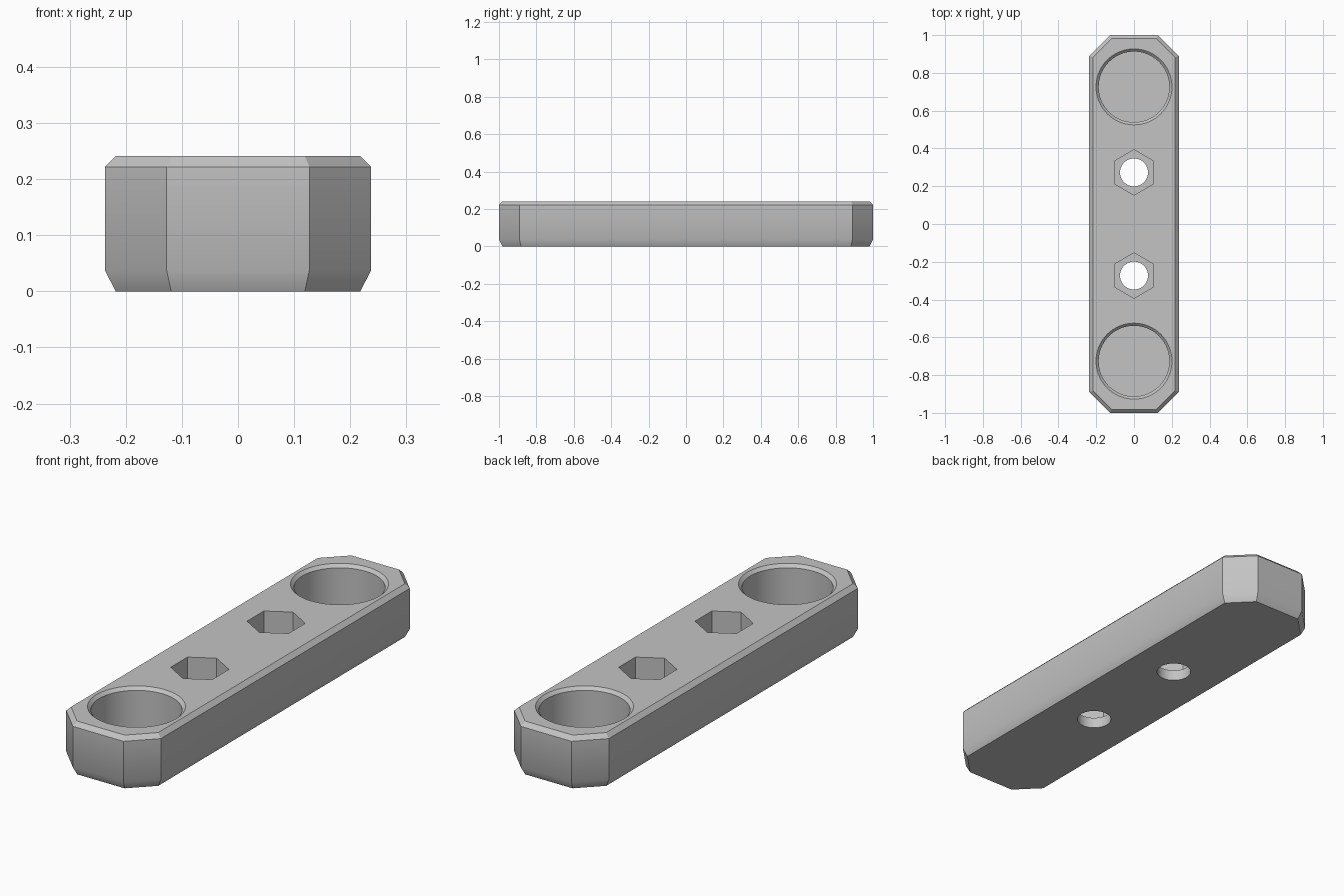
import bpy, bmesh, math

if "Cube" in bpy.data.objects:
    bpy.data.objects.remove(bpy.data.objects["Cube"])

HALF_W, HALF_L, HEIGHT, CORNER = 0.237, 1.0, 0.241, 0.11
WELL_Y, BOLT_Y = 0.726, 0.273

grey = bpy.data.materials.new("plain grey")
grey.use_nodes = True
grey.diffuse_color = (0.55, 0.55, 0.55, 1)
grey.node_tree.nodes["Principled BSDF"].inputs["Base Color"].default_value = grey.diffuse_color


def octagon(inset):
    """Rectangle with cut corners, every side moved in by inset."""
    w, l = HALF_W - inset, HALF_L - inset
    c = CORNER - inset * (2 - math.sqrt(2))
    return [(w, c - l), (w, l - c), (w - c, l), (c - w, l),
            (-w, l - c), (-w, c - l), (c - w, -l), (w - c, -l)]


def circle(radius, sides, y=0):
    angles = [math.pi / 2 + math.tau * i / sides for i in range(sides)]
    return [(radius * math.cos(a), y + radius * math.sin(a)) for a in angles]


def loft(name, layers):
    """Closed solid through (outline, z) layers, bottom to top."""
    bm = bmesh.new()
    rings = [[bm.verts.new((x, y, z)) for x, y in outline] for outline, z in layers]
    bm.faces.new(rings[0][::-1])
    bm.faces.new(rings[-1])
    n = len(rings[0])
    for low, high in zip(rings, rings[1:]):
        for i in range(n):
            j = (i + 1) % n
            bm.faces.new((low[i], low[j], high[j], high[i]))
    bmesh.ops.recalc_face_normals(bm, faces=bm.faces)
    mesh = bpy.data.meshes.new(name)
    bm.to_mesh(mesh)
    bm.free()
    mesh.materials.append(grey)
    obj = bpy.data.objects.new(name, mesh)
    bpy.context.collection.objects.link(obj)
    return obj


# Bar with bevelled top and bottom rims
bar = loft("bar", [(octagon(0.019), 0), (octagon(0), 0.037),
                   (octagon(0), HEIGHT - 0.019), (octagon(0.019), HEIGHT)])

# Cutters: round wells with a bevelled lip, hexagonal pockets, bolt holes
cutters = []
for side in (-1, 1):
    y = side * WELL_Y
    cutters.append(loft("well_cutter", [
        (circle(0.187, 64, y), 0.04), (circle(0.187, 64, y), HEIGHT - 0.014),
        (circle(0.201, 64, y), HEIGHT), (circle(0.201, 64, y), HEIGHT + 0.1)]))
    y = side * BOLT_Y
    cutters.append(loft("hex_cutter", [
        (circle(0.12, 6, y), 0.05), (circle(0.12, 6, y), HEIGHT + 0.1)]))
    cutters.append(loft("hole_cutter", [
        (circle(0.074, 48, y), -0.1), (circle(0.074, 48, y), 0.15)]))

bpy.ops.object.select_all(action='DESELECT')
bpy.context.view_layer.objects.active = bar
bar.select_set(True)
for cutter in cutters:
    cutter.hide_render = True
    cut = bar.modifiers.new("cut", 'BOOLEAN')
    cut.operation = 'DIFFERENCE'
    cut.solver = 'EXACT'
    cut.object = cutter
    bpy.ops.object.modifier_apply(modifier=cut.name)
for cutter in cutters:
    bpy.data.objects.remove(cutter)

bpy.ops.object.shade_smooth_by_angle(angle=math.radians(30))
